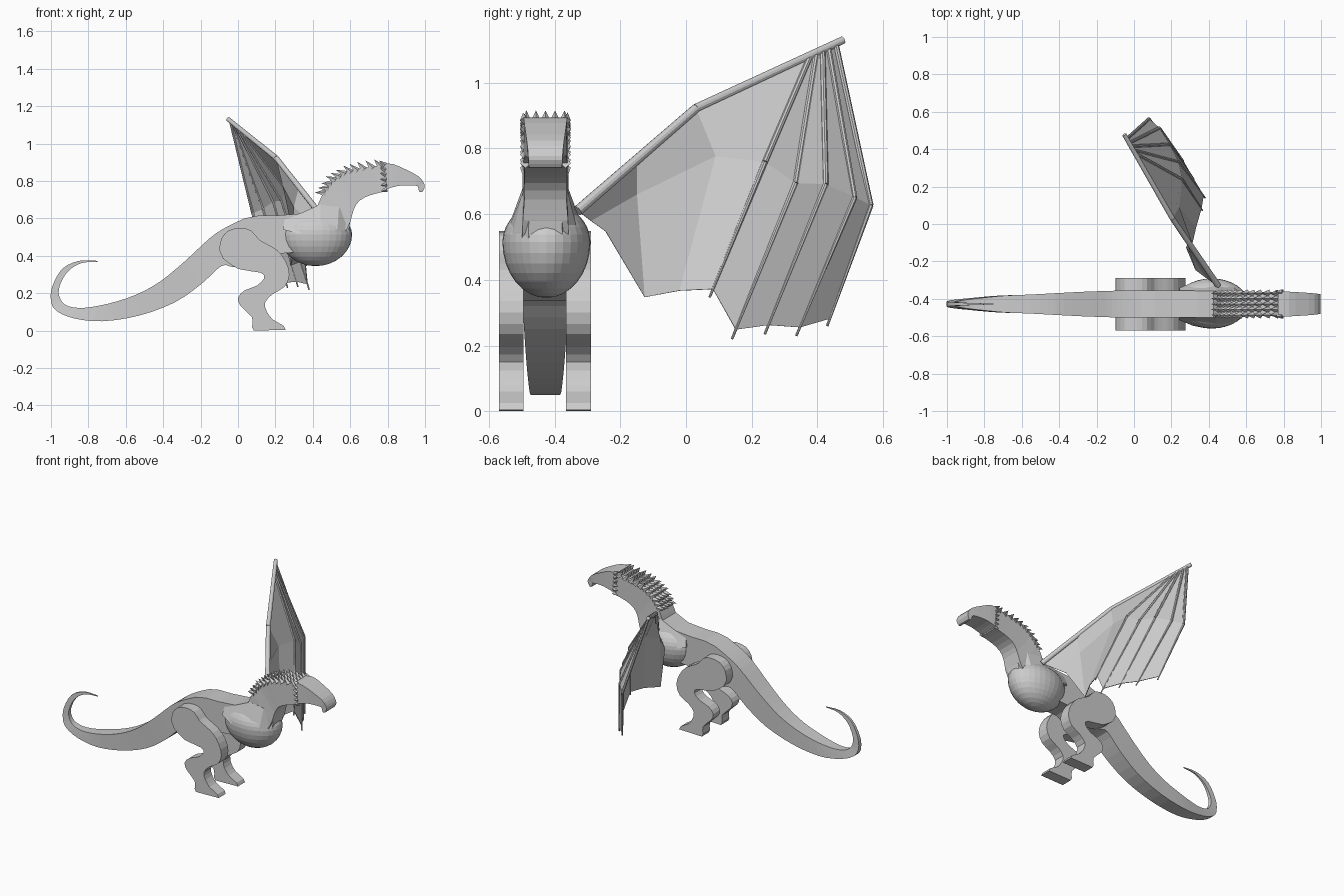
import bpy, bmesh, math
from mathutils import Vector, Matrix

if "Cube" in bpy.data.objects:
    bpy.data.objects.remove(bpy.data.objects["Cube"])

CY = -0.428  # centre plane of the body
hide = bpy.data.materials.new("stone grey")
hide.diffuse_color = (0.6, 0.6, 0.6, 1)
hide.use_nodes = True
hide.node_tree.nodes["Principled BSDF"].inputs["Base Color"].default_value = hide.diffuse_color


def finish(bm, name):
    bmesh.ops.recalc_face_normals(bm, faces=bm.faces)
    me = bpy.data.meshes.new(name)
    bm.to_mesh(me)
    bm.free()
    me.materials.append(hide)
    ob = bpy.data.objects.new(name, me)
    bpy.context.collection.objects.link(ob)
    return ob


def smooth(pts, n=3):
    """Pass a rounded curve through tuples of any length."""
    out = []
    get = lambda i: pts[max(0, min(len(pts) - 1, i))]
    for i in range(len(pts) - 1):
        for k in range(n):
            t = k / n
            out.append(tuple(
                .5 * (2 * q + (r - p) * t + (2 * p - 5 * q + 4 * r - s) * t * t
                      + (3 * q - p - 3 * r + s) * t ** 3)
                for p, q, r, s in zip(get(i - 1), get(i), get(i + 1), get(i + 2))))
    return out + [pts[-1]]


def bridge(bm, rings):
    n = len(rings[0])
    for a, b in zip(rings, rings[1:]):
        for i in range(n):
            j = (i + 1) % n
            bm.faces.new((a[i], a[j], b[j], b[i]))
    bm.faces.new(rings[0])
    bm.faces.new(rings[-1])


def loft(name, sections):
    """Box sections: top x, top z, bottom x, bottom z, half width (top, optional bottom)."""
    bm = bmesh.new()
    rings = []
    for tx, tz, bx, bz, w, *rest in sections:
        v = rest[0] if rest else w
        rings.append([bm.verts.new(p) for p in (
            (tx, CY - w, tz), (tx, CY + w, tz), (bx, CY + v, bz), (bx, CY - v, bz))])
    bridge(bm, rings)
    return finish(bm, name)


def add_cone(bm, a, b, r1, r2, n=8):
    a, b = Vector(a), Vector(b)
    d = b - a
    m = Matrix.Translation((a + b) / 2) @ d.to_track_quat('Z', 'Y').to_matrix().to_4x4()
    bmesh.ops.create_cone(bm, cap_ends=True, segments=n, radius1=r1, radius2=r2,
                          depth=d.length, matrix=m)


# tail, torso and neck
loft("tail", smooth([
    (-.75, .368, -.75, .373, .002), (-.84, .36, -.85, .373, .005),
    (-.915, .31, -.94, .33, .008), (-.957, .225, -.993, .235, .012),
    (-.948, .165, -1.0, .16, .015), (-.905, .13, -.97, .105, .022),
    (-.82, .122, -.875, .065, .032), (-.69, .145, -.725, .05, .045),
    (-.55, .19, -.53, .08, .051), (-.42, .26, -.34, .15, .058),
    (-.285, .37, -.195, .25, .065), (-.15, .495, -.09, .345, .07),
    (-.06, .555, -.03, .34, .072), (.035, .60, .035, .335, .072)]))
loft("torso", [
    (.035, .60, .035, .335, .072), (.11, .615, .12, .37, .072),
    (.20, .615, .20, .41, .072), (.33, .625, .33, .42, .072),
    (.42, .655, .52, .48, .072)])
neck = [
    (.42, .655, .57, .52, .071), (.455, .735, .600, .58, .069), (.50, .80, .618, .645, .064),
    (.57, .845, .65, .695, .064), (.66, .868, .71, .725, .064), (.78, .885, .79, .745, .065)]
loft("neck", smooth(neck, 2))

# shoulders flaring from the neck into the chest
loft("shoulders", [
    (.25, .60, .24, .54, .07, .085), (.34, .63, .32, .52, .071, .118),
    (.44, .675, .44, .52, .071, .128), (.54, .66, .53, .52, .07, .105),
    (.603, .60, .59, .52, .05, .052)])

# head with hooked beak
loft("head", smooth([
    (.77, .895, .78, .75, .067), (.83, .89, .82, .765, .066), (.90, .86, .88, .777, .062),
    (.965, .825, .95, .775, .057), (.993, .79, .962, .768, .053), (.998, .765, .968, .745, .052),
    (.985, .742, .975, .74, .05)], 2))

# round chest, flatter on its upper half
bm = bmesh.new()
bmesh.ops.create_uvsphere(bm, u_segments=32, v_segments=16, radius=1)
for v in bm.verts:
    v.co = (.415 + v.co.x * .195, CY + .003 + v.co.y * .134,
            .515 + v.co.z * (.12 if v.co.z > 0 else .17))
finish(bm, "chest")

# mane of spikes along the top of the neck
bm = bmesh.new()
for k in range(11):
    t = 1.1 + k / 10 * 3.75
    i = min(int(t), 4)
    f = t - i
    a, b = neck[i], neck[i + 1]
    x, z = a[0] + (b[0] - a[0]) * f, a[1] + (b[1] - a[1]) * f
    d = Vector((b[0] - a[0], 0, b[1] - a[1])).normalized()
    out = Vector((-d.z, 0, d.x))
    for c in range(5):
        p = Vector((x, CY + (c - 2) * .029, z)) - out * .01
        add_cone(bm, p, p + out * .048 - d * .03, .02, 0, 5)
finish(bm, "neck_spikes")

# collar of spikes behind the jaw
bm = bmesh.new()
for s in (-1, 1):
    for k in range(6):
        p = Vector((.785 + k * .002, CY + s * .062, .885 - k * .026))
        add_cone(bm, p, p + Vector((-.03, s * .006, .024 - k * .007)), .016, 0, 4)
finish(bm, "collar_spikes")

# legs: flat profile given depth
LEG = smooth([
    (-.10, .43), (-.09, .49), (-.05, .535), (.015, .548), (.07, .535), (.11, .49),
    (.15, .465), (.21, .43), (.255, .37), (.275, .30), (.25, .235), (.185, .195),
    (.145, .15), (.155, .10), (.185, .06)], 2) + [(.245, .025), (.255, .004), (.085, 0)] + smooth([
        (.075, .02), (.075, .07), (.015, .13), (0, .175), (.035, .215), (.10, .24),
        (.14, .28), (.12, .31), (0, .33), (-.08, .385)], 2)
for name, y in (("near_leg", -.57), ("far_leg", -.365)):
    bm = bmesh.new()
    bridge(bm, [[bm.verts.new((x, yy, z)) for x, z in LEG] for yy in (y, y + .075)])
    finish(bm, name)

# wing arm
ROOT, ELBOW, TIP = Vector((.45, -.33, .61)), Vector((.205, .03, .922)), Vector((-.052, .478, 1.13))
bm = bmesh.new()
add_cone(bm, ROOT, ELBOW, .016, .014, 12)
add_cone(bm, ELBOW, TIP, .014, .012, 12)
finish(bm, "wing_arm")

# wing fingers: place on forearm, knuckle, end
FINGERS = [
    (.78, (.255, .24, .758), (.366, .072, .347)),
    (.82, (.235, .333, .694), (.38, .14, .22)),
    (.86, (.19, .425, .691), (.32, .24, .235)),
    (.90, (.135, .513, .651), (.265, .336, .23)),
    (.95, (.08, .562, .627), (.175, .43, .26))]
bm = bmesh.new()
columns = [
    (ROOT, (.39, -.29, .58), (.33, -.245, .548)),
    (ROOT.lerp(ELBOW, .5), (.30, -.15, .66), (.28, -.126, .347)),
    (ELBOW, (.24, .09, .776), (.33, -.02, .367))]
for t, k, e in FINGERS:
    s, k, e = ELBOW.lerp(TIP, t), Vector(k), Vector(e)
    add_cone(bm, s, k, .009, .009, 8)
    add_cone(bm, k, e, .009, .004, 8)
    columns.append((s, k, k.lerp(e, .94)))
finish(bm, "wing_fingers")

# wing membrane stretched between the columns
bm = bmesh.new()
grid = [[bm.verts.new(p) for p in c] for c in columns]
for a, b in zip(grid, grid[1:]):
    for i in range(2):
        bm.faces.new((a[i], a[i + 1], b[i + 1], b[i]))
ob = finish(bm, "wing_membrane")
mod = ob.modifiers.new("thickness", 'SOLIDIFY')
mod.thickness = .004
mod.offset = 0
